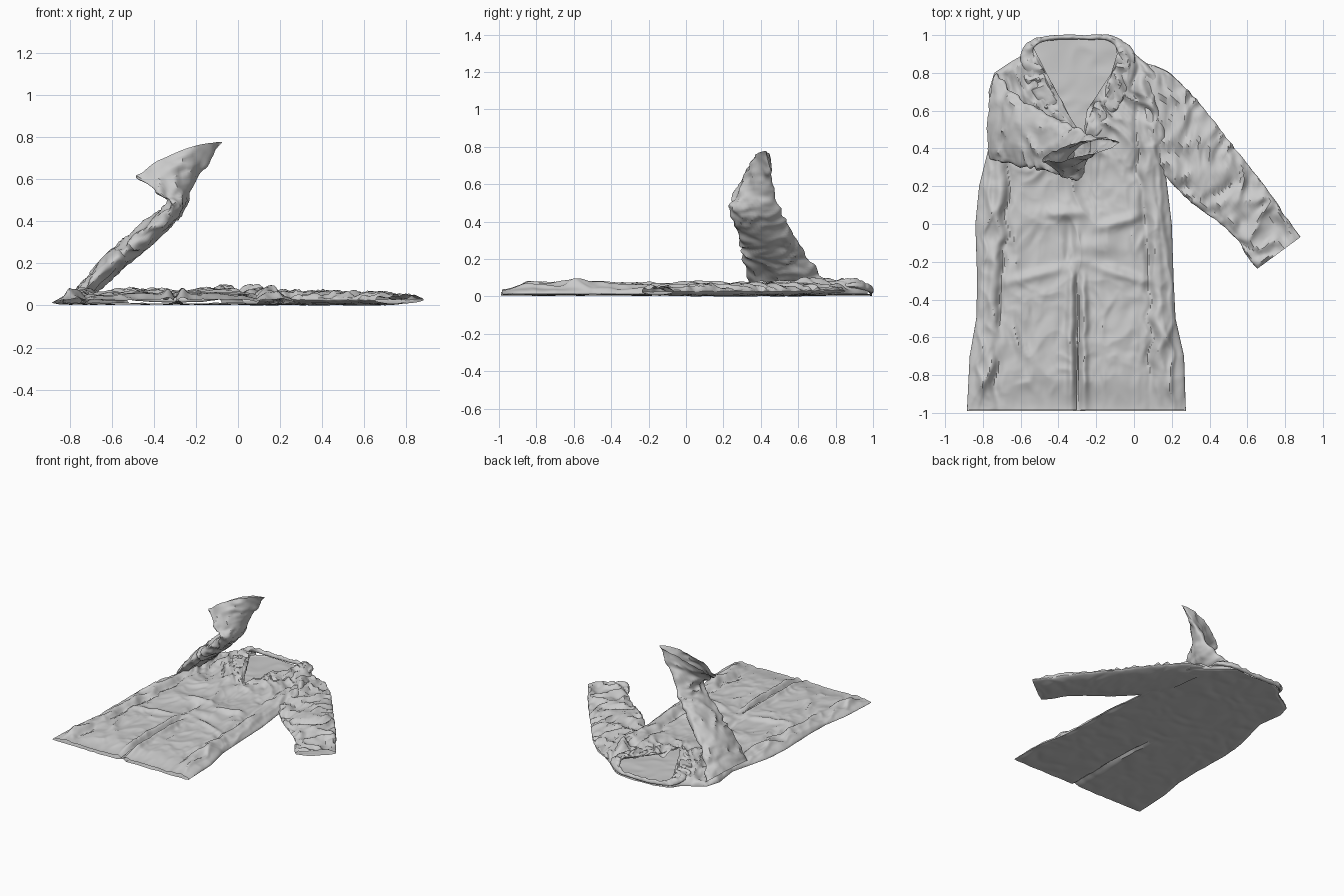
import bpy, bmesh, math
from mathutils import Vector, noise

if "Cube" in bpy.data.objects:
    bpy.data.objects.remove(bpy.data.objects["Cube"])


def interp(table, y):
    """Piecewise linear lookup in (y, value) pairs sorted by y."""
    if y <= table[0][0]:
        return table[0][1]
    for (y0, a), (y1, b) in zip(table, table[1:]):
        if y <= y1:
            return a + (b - a) * (y - y0) / (y1 - y0)
    return table[-1][1]


def crumple(p, freq, sx=1.0, sy=1.0):
    """Sharp-crested cloth wrinkles, roughly -0.5..0.5."""
    q = Vector((p.x * sx, p.y * sy, p.z)) * freq
    q += 0.6 * noise.noise_vector(q * 0.7)
    return 0.5 - 1.6 * abs(noise.noise(q)) + 0.4 * noise.noise(q * 2.3)


def make_object(name, rows, closed=False, amp=0.0, freq=8.0, lying=False):
    bm = bmesh.new()
    vs = [[bm.verts.new(p) for p in r] for r in rows]
    n = len(rows[0])
    for a, b in zip(vs, vs[1:]):
        for i in range(n if closed else n - 1):
            j = (i + 1) % n
            bm.faces.new((a[i], a[j], b[j], b[i]))
    bmesh.ops.recalc_face_normals(bm, faces=bm.faces)
    bm.normal_update()
    # lying parts only wrinkle upwards on top, so outline and underside stay flat
    moves = []
    for v in bm.verts:
        n = v.normal
        d = Vector((n.x * .25, n.y * .25, max(n.z, 0) + .15)) if lying else n
        moves.append((v, d * amp * crumple(v.co, freq) if amp else Vector()))
    for v, d in moves:
        v.co += d
        v.co.z = max(v.co.z, 0.0)
    me = bpy.data.meshes.new(name)
    bm.to_mesh(me)
    bm.free()
    ob = bpy.data.objects.new(name, me)
    bpy.context.collection.objects.link(ob)
    bpy.context.view_layer.objects.active = ob
    ob.select_set(True)
    bpy.ops.object.shade_smooth_by_angle(angle=math.radians(35))
    ob.select_set(False)
    return ob


def spline(pts, t):
    """Catmull-Rom through pts, t in 0..len-1."""
    i = min(int(t), len(pts) - 2)
    f = t - i
    p1, p2 = pts[i], pts[i + 1]
    p0 = pts[i - 1] if i else p1 * 2 - p2
    p3 = pts[i + 2] if i + 2 < len(pts) else p2 * 2 - p1
    return 0.5 * (2 * p1 + (p2 - p0) * f + (2 * p0 - 5 * p1 + 4 * p2 - p3) * f * f
                  + (3 * p1 - p0 - 3 * p2 + p3) * f ** 3)


def flat_tube(name, sections, amp, freq, steps=16, around=40, lying=True, bow=0.0):
    """Loft flattened rings between (edge A, edge B, half thickness) sections."""
    A = [Vector(s[0]) for s in sections]
    B = [Vector(s[1]) for s in sections]
    T = [(i, s[2]) for i, s in enumerate(sections)]
    rows, last = [], len(sections) - 1
    for k in range(last * steps + 1):
        t = k / steps
        a, b = spline(A, t), spline(B, t)
        lo, hi = max(t - 0.05, 0), min(t + 0.05, last)
        tan = spline(A, hi) + spline(B, hi) - spline(A, lo) - spline(B, lo)
        half = (a - b) / 2
        nor = half.cross(tan).normalized() * interp(T, t)
        push = tan.normalized() * bow * (t / last) ** 4
        rows.append([(a + b) / 2 + half * math.cos(w) + nor * math.sin(w) + push * math.sin(w) ** 2
                     for w in (2 * math.pi * i / around for i in range(around))])
    return make_object(name, rows, True, amp, freq, lying)


# Outline of the coat as seen from above
LEFT = [(-1, -.885), (-.7, -.87), (-.5, -.835), (-.3, -.83), (0, -.84), (.2, -.82), (.4, -.77),
        (.5, -.745), (.7, -.77), (.8, -.74), (.86, -.65), (.9, -.58), (.96, -.54), (1, -.44)]
RIGHT = [(-1, .275), (-.7, .265), (-.5, .22), (-.3, .21), (0, .2), (.25, .17), (.45, .19),
         (.6, .19), (.8, .14), (.87, .04), (.95, -.05), (1, -.12)]
OPEN_L = [(-1, -.305), (-.25, -.29), (.46, -.27), (.6, -.36), (.93, -.53), (1, -.52)]
OPEN_R = [(-1, -.295), (-.25, -.29), (.46, -.27), (.6, -.25), (.8, -.12), (.9, -.09), (1, -.11)]


def bump(x, y, cx, cy, rx, ry):
    return math.exp(-((x - cx) / rx) ** 2 - ((y - cy) / ry) ** 2)


def ridge(d, w):
    return math.exp(-(d / w) ** 2)


def fade(v, a, b):
    t = min(max((v - a) / (b - a), 0), 1)
    return t * t * (3 - 2 * t)


def front_height(x, y):
    edge = min(x - interp(LEFT, y), interp(RIGHT, y) - x)
    p = Vector((x, y, 0.3))
    z = 0.037
    low = fade(-y, .2, .35)
    wob = .035 * noise.noise(Vector((x * 3, y * 9, 1)))
    # placket ridge with its groove, and the long creases down both sides
    z += low * (.022 * ridge(abs(x + .3 + wob * .4) - .035, .02) - .02 * ridge(x + .3 + wob * .4, .014))
    cl = -.71 - .06 * fade(-y, -.3, .7)
    cr = .06 + .08 * fade(-y, -.6, .5)
    for c, s in ((cl, 1), (cr, -1)):
        k = .8 + .8 * noise.noise(Vector((s * 5, y * 4, 0)))
        z += k * (.02 * ridge(x - c + wob, .03) - .022 * ridge(x - c - .05 * s + wob, .02))
        z += .012 * ridge(x - c + .055 * s - wob, .015)
    # irregular drape folds at the waist
    z += .02 * bump(x, y, -.22, -.12, .12, .05) + .018 * bump(x, y, -.36, .06, .12, .03)
    z -= .022 * bump(x, y, -.34, -.03, .035, .1)
    z += .022 * ridge(y + .02 - .25 * (x + .2), .03) * fade(x, -.25, -.1) * fade(-x, -.08, .03)
    z += .02 * bump(x, y, -.52, -.27 + .25 * (x + .52), .16, .03)
    z += .02 * bump(x, y, -.08, -.26 - .3 * (x + .08), .14, .03)
    # pocket and collar bulges
    z += .035 * bump(x, y, .17, -.56, .05, .09) + .02 * bump(x, y, -.04, .86, .07, .07)
    # crumples, stronger and diagonal in the chest, long and soft in the skirt
    chest = fade(y, .25, .5)
    z += chest * (.008 + .03 * crumple(Vector((x + .5 * y, y, .3)), 8, 1.3, .7))
    z += .018 * crumple(p, 4, 1.4, .8) + .008 * crumple(p, 9, 1.3, .8)
    hem = .4 + .6 * fade(y, -.98, -.82)
    return .012 + max(z, .012) * hem * min(1, max(edge, 0) / .07) ** .5


def panel(name, lo, hi, y0, y1, nx, ny, height):
    rows = []
    for j in range(ny + 1):
        y = y0 + (y1 - y0) * j / ny
        a, b = interp(lo, y), interp(hi, y)
        # denser columns near the rolled edges
        xs = [a + (b - a) * (.5 - .5 * math.cos(math.pi * i / nx)) for i in range(nx + 1)]
        rows.append([Vector((x, y, height(x, y))) for x in xs])
    return make_object(name, rows)


# Two front panels meeting at the placket and parting into the V neck
panel("front_panel_left", LEFT, OPEN_L, -.985, .97, 80, 250, front_height)
panel("front_panel_right", OPEN_R, RIGHT, -.985, .97, 80, 250, front_height)


# Back panel lying on the ground, lifted slightly along the vent
def back_height(x, y):
    edge = min(x - interp(LEFT, y), interp(RIGHT, y) - x)
    lift = .025 * ridge(x + .29, .012) * fade(-y, .0, .5)
    dent = .006 * (crumple(Vector((x, y, 2)), 6) + .5)
    return max(.003 + lift + dent + .006 * (1 - min(1, max(edge, 0) / .03)), 0)


panel("back_panel", LEFT, RIGHT, -.99, .995, 80, 130, back_height)

# Flat lapels and the thin collar band round the neck: inner edge, outer edge
flat_tube("collar", [
    ((-.275, .45, .055), (-.30, .45, .055), .006),
    ((-.355, .60, .055), (-.43, .57, .06), .012),
    ((-.45, .77, .06), (-.56, .73, .055), .016),
    ((-.53, .90, .07), (-.60, .88, .05), .016),
    ((-.505, .96, .055), (-.55, .965, .03), .012),
    ((-.40, .978, .03), (-.42, .997, .025), .012),
    ((-.25, .978, .03), (-.25, .999, .022), .012),
    ((-.13, .97, .04), (-.11, .992, .03), .012),
    ((-.08, .89, .085), (0, .90, .05), .018),
    ((-.13, .77, .07), (-.03, .73, .06), .018),
    ((-.22, .61, .055), (-.12, .56, .055), .014),
    ((-.265, .45, .055), (-.23, .43, .055), .006)], .022, 12, 14, 24)

# Sleeve lying flat: top edge, underarm edge
flat_tube("flat_sleeve", [
    ((.02, .87, .03), (.10, .32, .03), .03),
    ((.18, .80, .03), (.17, .25, .028), .028),
    ((.34, .645, .028), (.30, .12, .026), .026),
    ((.51, .43, .026), (.46, .0, .025), .025),
    ((.69, .20, .026), (.555, -.09, .025), .024),
    ((.80, .04, .025), (.60, -.17, .024), .022),
    ((.88, -.07, .025), (.655, -.235, .022), .016)], .034, 9, 20, 48)

# Sleeve raised over the chest, pinched at the elbow and flaring to its cuff
flat_tube("raised_sleeve", [
    ((-.73, .79, .04), (-.76, .34, .04), .035),
    ((-.60, .66, .19), (-.60, .31, .20), .045),
    ((-.43, .56, .34), (-.45, .28, .33), .05),
    ((-.29, .50, .47), (-.31, .24, .46), .038),
    ((-.21, .46, .59), (-.37, .25, .53), .04),
    ((-.07, .43, .77), (-.48, .34, .615), .035)], .02, 10, 18, 44, False, .04)
